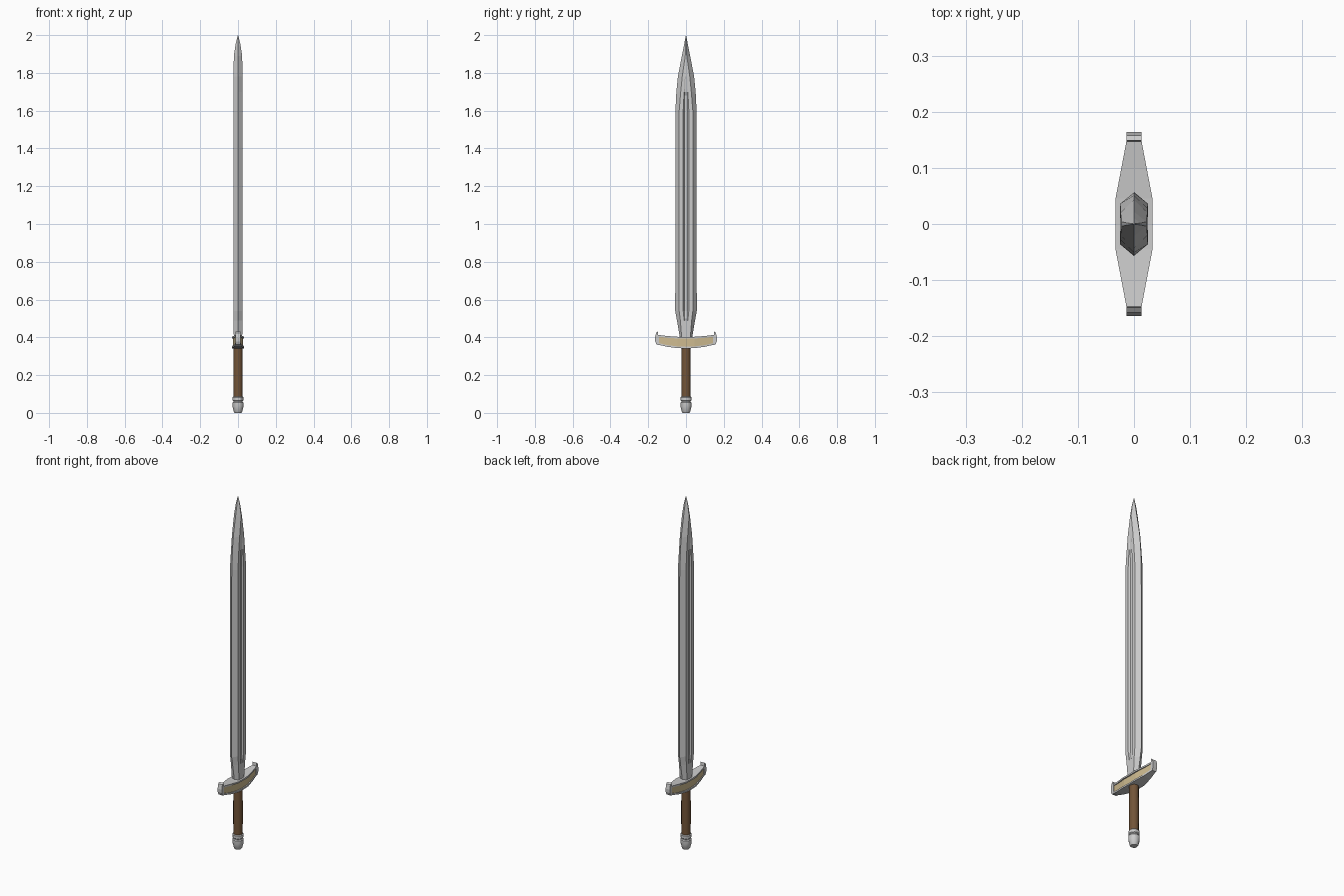
import bpy, math

if "Cube" in bpy.data.objects:
    bpy.data.objects.remove(bpy.data.objects["Cube"])


def make(name, verts, faces, color=None, smooth=None):
    me = bpy.data.meshes.new(name)
    me.from_pydata(verts, [], faces)
    ob = bpy.data.objects.new(name, me)
    bpy.context.collection.objects.link(ob)
    if color:
        mat = bpy.data.materials.new(name + "_colour")
        mat.diffuse_color = (*color, 1)
        mat.use_nodes = True
        mat.node_tree.nodes["Principled BSDF"].inputs["Base Color"].default_value = mat.diffuse_color
        me.materials.append(mat)
    bpy.context.view_layer.objects.active = ob
    ob.select_set(True)
    bpy.ops.object.mode_set(mode='EDIT')
    bpy.ops.mesh.select_all(action='SELECT')
    bpy.ops.mesh.normals_make_consistent(inside=False)
    bpy.ops.object.mode_set(mode='OBJECT')
    if smooth:
        bpy.ops.object.shade_smooth_by_angle(angle=math.radians(smooth))
    ob.select_set(False)
    return ob


def loft(name, rings, **kw):
    """Skin equal-sized closed rings and cap both ends."""
    n = len(rings[0])
    verts = [v for r in rings for v in r]
    faces = [list(range(n)), list(range(n * (len(rings) - 1), n * len(rings)))]
    for i in range(len(rings) - 1):
        for j in range(n):
            k = (j + 1) % n
            faces.append([i * n + j, i * n + k, (i + 1) * n + k, (i + 1) * n + j])
    return make(name, verts, faces, **kw)


def lathe(name, profile, n=12, **kw):
    rings = [[(r * math.cos(2 * math.pi * j / n), r * math.sin(2 * math.pi * j / n), z)
              for j in range(n)] for r, z in profile]
    return loft(name, rings, **kw)


# Blade: z, edge half width, bevel ridge, groove half width, half thickness, groove depth
stations = [
    (0.39, 0.031, 0.022, 0.008, 0.022, 0.0),
    (0.49, 0.048, 0.030, 0.010, 0.024, 0.0),
    (0.54, 0.057, 0.036, 0.015, 0.025, 0.009),
    (1.60, 0.056, 0.036, 0.015, 0.025, 0.009),
    (1.70, 0.051, 0.028, 0.010, 0.024, 0.004),
    (1.78, 0.043, 0.020, 0.006, 0.024, 0.0),
    (1.89, 0.022, 0.004, 0.002, 0.022, 0.0),
    (1.95, 0.010, 0.002, 0.001, 0.013, 0.0),
    (2.00, 0.0006, 0.0003, 0.0001, 0.0005, 0.0),
]
rings = []
for z, w, r, g, t, d in stations:
    side = [(t, r), (t, g), (t - d, g * 0.6), (t - d, -g * 0.6), (t, -g), (t, -r)]
    rings.append([(0, w, z)] + [(x, y, z) for x, y in side]
                 + [(0, -w, z)] + [(-x, -y, z) for x, y in side])
loft("blade", rings)

# Crossguard: y, half width, bottom z, top z
half = [(0, 0.033, 0.341, 0.402), (0.045, 0.033, 0.343, 0.403),
        (0.10, 0.0225, 0.350, 0.407), (0.15, 0.013, 0.362, 0.413)]
guard = [(-y, w, b, t) for y, w, b, t in half[:0:-1]] + half


def bar(name, inset, lo, hi, **kw):
    rings = []
    for y, w, b, t in guard:
        w -= inset * w
        z0, z1 = lo(b, t), hi(b, t)
        rings.append([(-w, y, z0), (w, y, z0), (w, y, z1), (-w, y, z1)])
    loft(name, rings, **kw)


bar("guard_top_plate", 0, lambda b, t: t - 0.009, lambda b, t: t)
bar("guard_bottom_plate", 0, lambda b, t: b, lambda b, t: b + 0.009)
bar("guard_gold_inlay", 0.2, lambda b, t: b + 0.005, lambda b, t: t - 0.005,
    color=(0.62, 0.50, 0.28))

# Upturned guard ends
end = [(0.142, 0.359), (0.156, 0.362), (0.163, 0.378), (0.164, 0.398),
       (0.158, 0.424), (0.149, 0.431), (0.147, 0.413), (0.142, 0.411)]
for s, label in ((1, "right"), (-1, "left")):
    loft("guard_end_" + label, [[(x, s * y, z) for y, z in end] for x in (-0.013, 0.013)])

# Leather grip
lathe("grip", [(0.024, 0.07), (0.025, 0.20), (0.024, 0.348)],
      color=(0.17, 0.09, 0.04), smooth=40)

# Pommel with collar
lathe("pommel", [(0.018, 0.0), (0.022, 0.006), (0.029, 0.034), (0.029, 0.054), (0.025, 0.059),
                 (0.025, 0.062), (0.029, 0.066), (0.029, 0.082), (0.025, 0.086)], smooth=30)
